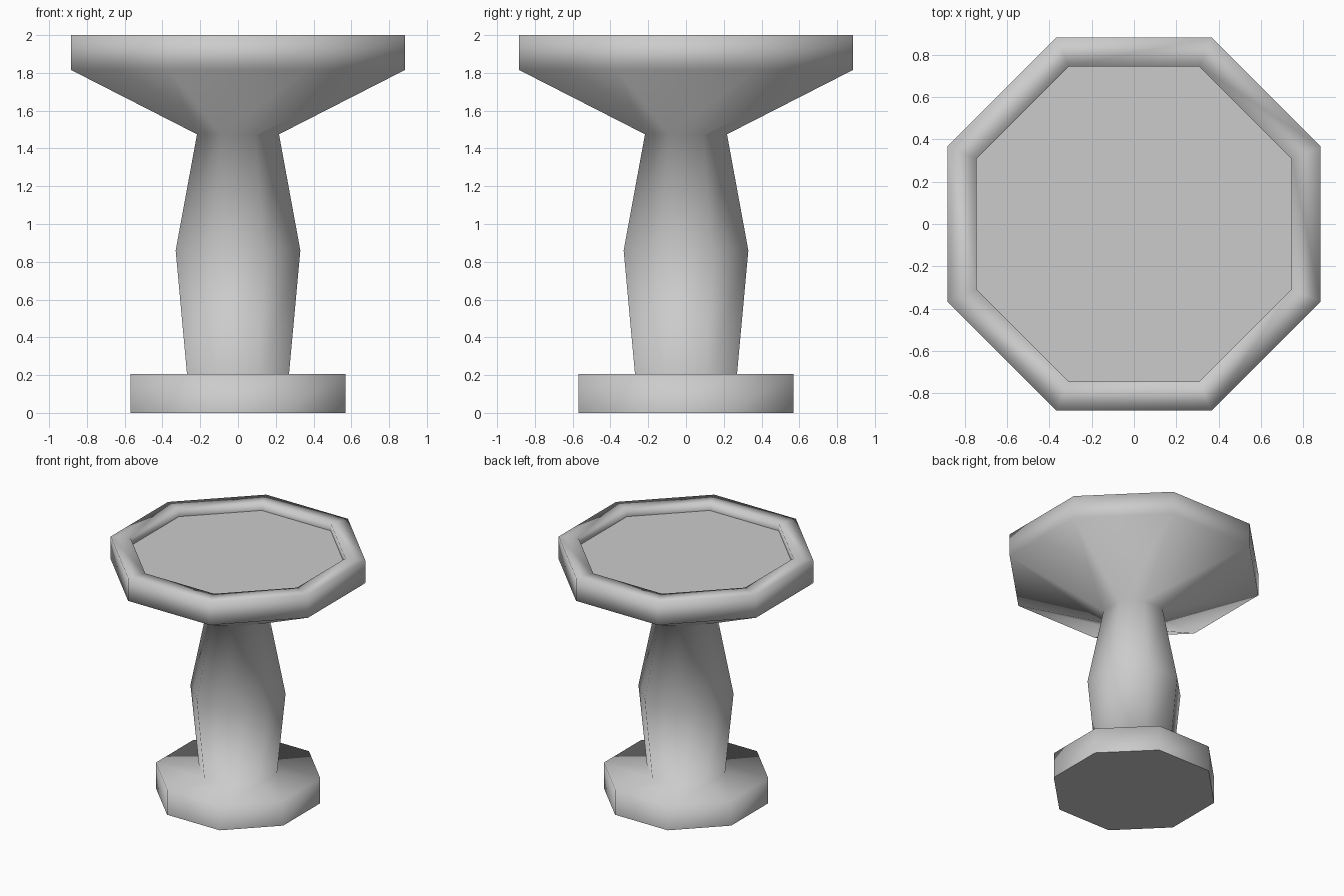
import bpy, bmesh, math

cube = bpy.data.objects.get("Cube")
if cube:
    bpy.data.objects.remove(cube, do_unlink=True)

SIDES = 8

stone = bpy.data.materials.new("grey stone")
stone.use_nodes = True
colour = (0.6, 0.6, 0.6, 1)
stone.diffuse_color = colour
stone.node_tree.nodes["Principled BSDF"].inputs["Base Color"].default_value = colour


def add_ring(bm, apothem, z):
    """Octagon ring whose flat sides face the axes."""
    radius = apothem / math.cos(math.pi / SIDES)
    angles = [(i + 0.5) * math.tau / SIDES for i in range(SIDES)]
    return [bm.verts.new((radius * math.cos(a), radius * math.sin(a), z)) for a in angles]


def make_object(name, profile, cap_start, cap_end):
    """Joins octagon rings along an (apothem, height) profile, smooth sides, flat caps."""
    bm = bmesh.new()
    rings = [add_ring(bm, a, z) for a, z in profile]
    for low, high in zip(rings, rings[1:]):
        for i in range(SIDES):
            j = (i + 1) % SIDES
            bm.faces.new((low[i], low[j], high[j], high[i])).smooth = True
    caps = []
    if cap_start:
        caps.append(bm.faces.new(rings[0][::-1]))
    if cap_end:
        caps.append(bm.faces.new(rings[-1]))
    for cap in caps:
        for edge in cap.edges:
            edge.smooth = False
    mesh = bpy.data.meshes.new(name)
    bm.to_mesh(mesh)
    bm.free()
    mesh.materials.append(stone)
    obj = bpy.data.objects.new(name, mesh)
    bpy.context.collection.objects.link(obj)
    return obj


# Base slab, swelling column, flared bowl and rim in one smooth stone body
make_object("birdbath_body", [
    (0.57, 0), (0.57, 0.205),
    (0.27, 0.205), (0.33, 0.86), (0.217, 1.475),
    (0.883, 1.815), (0.883, 2), (0.745, 2), (0.745, 1.94),
], True, False)

# Flat floor of the basin
make_object("basin_floor", [(0.745, 1.94)], False, True)
